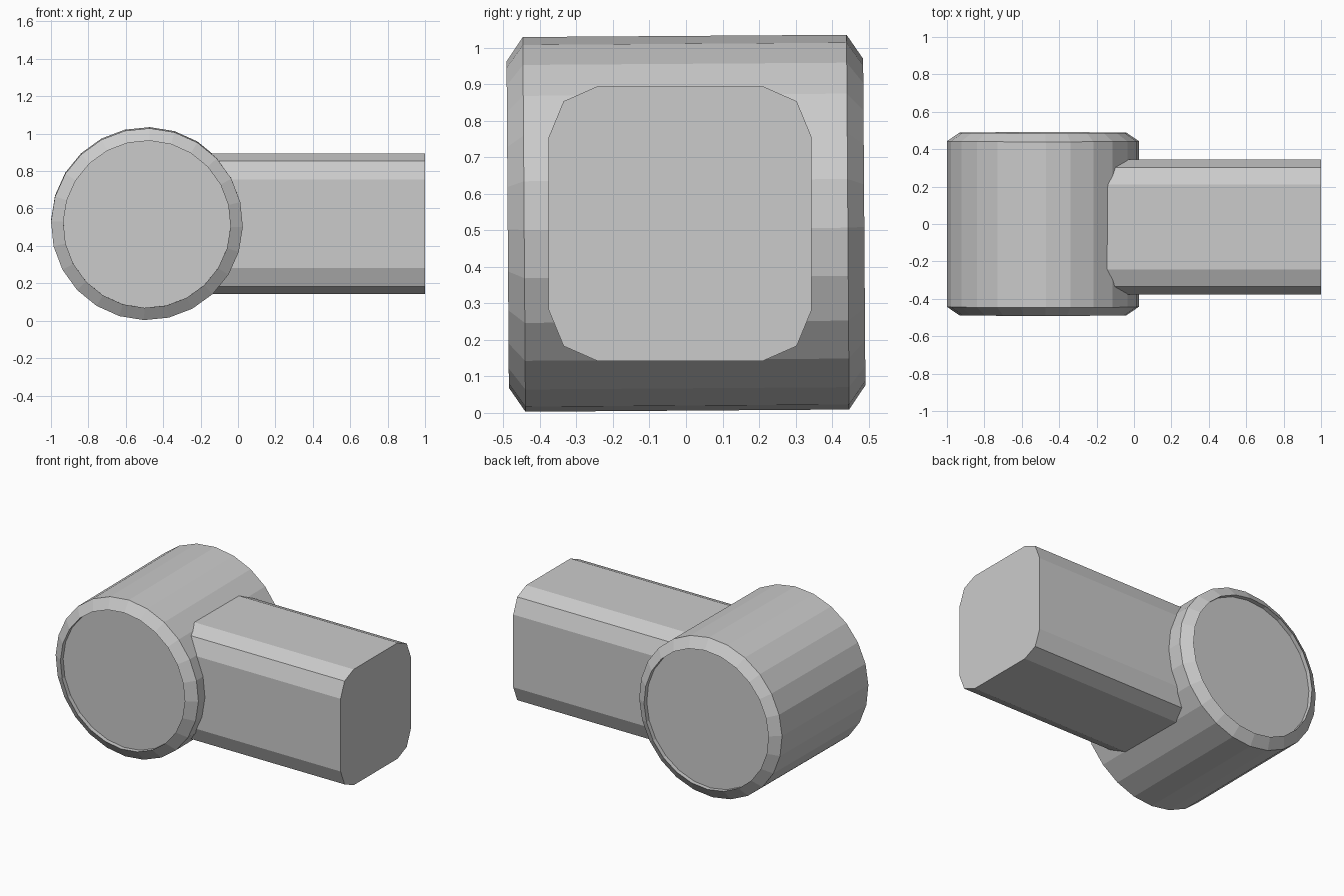
import bpy, bmesh
from math import sin, cos, radians, tau

if "Cube" in bpy.data.objects:
    bpy.data.objects.remove(bpy.data.objects["Cube"])


def loft(name, rings):
    """Join equal-sized rings of points and cap both ends."""
    bm = bmesh.new()
    loops = [[bm.verts.new(p) for p in ring] for ring in rings]
    n = len(loops[0])
    for a, b in zip(loops, loops[1:]):
        for i in range(n):
            j = (i + 1) % n
            bm.faces.new((a[i], a[j], b[j], b[i]))
    bm.faces.new(loops[0][::-1])
    bm.faces.new(loops[-1])
    bmesh.ops.recalc_face_normals(bm, faces=bm.faces)
    mesh = bpy.data.meshes.new(name)
    bm.to_mesh(mesh)
    bm.free()
    ob = bpy.data.objects.new(name, mesh)
    bpy.context.collection.objects.link(ob)
    return ob


# Cross barrel: bevelled rims with shallow recessed end discs
SIDES, PHASE = 24, radians(-1.7)


def circle(r, y):
    angles = [PHASE + tau * i / SIDES for i in range(SIDES)]
    return [(r * cos(a), y, r * sin(a)) for a in angles]


profile = [(0.447, -0.46), (0.447, -0.488), (0.513, -0.443),
           (0.513, 0.443), (0.447, 0.488), (0.447, 0.46)]
barrel = loft("cross_barrel", [circle(r, y) for r, y in profile])
barrel.location = (-0.487, 0, 0.519)
barrel.rotation_euler.x = radians(0.4)

# Side arm: rounded-square bar, corners cut in two facets
half = [(0.226, 0.376), (0.319, 0.335), (0.36, 0.236)]
quarter_signs = [(1, 1), (1, -1), (-1, -1), (-1, 1)]
section = []
for sy, sz in quarter_signs:
    pts = half if sy * sz > 0 else half[::-1]
    section += [(-0.016 + sy * y, 0.518 + sz * z) for y, z in pts]
loft("side_arm", [[(x, y, z) for y, z in section] for x in (-0.25, 1.0)])
